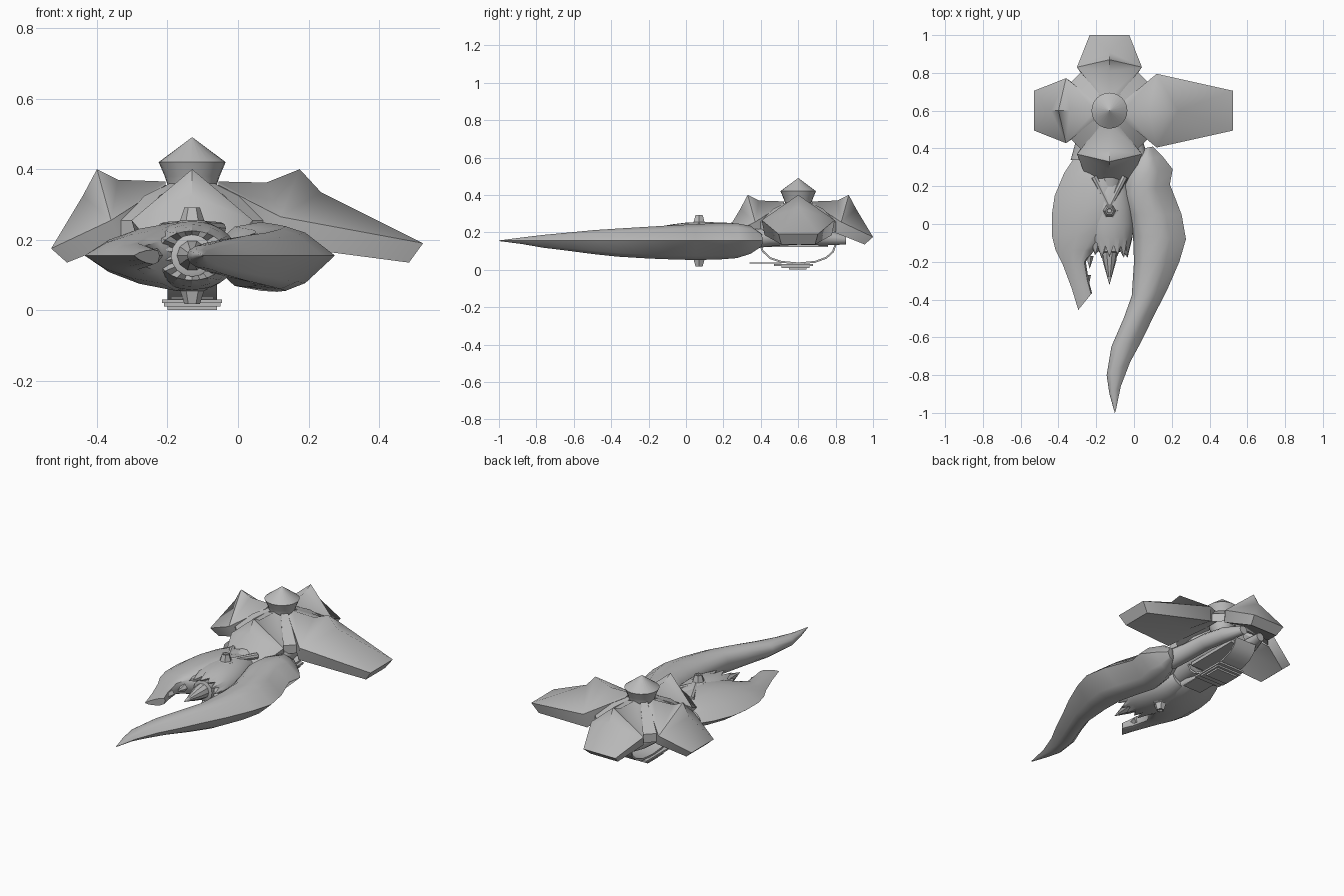
import bpy, bmesh, math, random
from mathutils import Vector, Matrix

if "Cube" in bpy.data.objects:
    bpy.data.objects.remove(bpy.data.objects["Cube"])

random.seed(4)
HX, HY = -0.13, 0.60          # hub axis
SEAM = 0.155                  # height of the blade edge

grey = bpy.data.materials.new("plain grey")
grey.diffuse_color = (0.5, 0.5, 0.5, 1)
grey.use_nodes = True
grey.node_tree.nodes["Principled BSDF"].inputs["Base Color"].default_value = grey.diffuse_color


def make(name, verts, faces, angle=30):
    me = bpy.data.meshes.new(name)
    me.from_pydata([tuple(v) for v in verts], [], faces)
    bm = bmesh.new()
    bm.from_mesh(me)
    bmesh.ops.recalc_face_normals(bm, faces=bm.faces)
    bm.to_mesh(me)
    bm.free()
    ob = bpy.data.objects.new(name, me)
    bpy.context.collection.objects.link(ob)
    me.materials.append(grey)
    bpy.ops.object.select_all(action='DESELECT')
    ob.select_set(True)
    bpy.context.view_layer.objects.active = ob
    bpy.ops.object.shade_smooth_by_angle(angle=math.radians(angle))
    return ob


def loft(name, rings, angle=30):
    """Skin closed rings of equal length and cap both ends."""
    n = len(rings[0])
    verts = [p for r in rings for p in r]
    faces = [(a * n + i, a * n + (i + 1) % n, (a + 1) * n + (i + 1) % n, (a + 1) * n + i)
             for a in range(len(rings) - 1) for i in range(n)]
    faces += [tuple(range(n)), tuple(range((len(rings) - 1) * n, len(rings) * n))]
    return make(name, verts, faces, angle)


def lathe(name, profile, sides, origin, direction=(0, 0, 1), angle=30):
    """Round part from (radius, distance) pairs along a direction."""
    rot = Vector(direction).to_track_quat('Z', 'Y')
    rings = [[Vector(origin) + rot @ Vector((r * math.cos(t), r * math.sin(t), h))
              for t in (2 * math.pi * i / sides for i in range(sides))] for r, h in profile]
    return loft(name, rings, angle)


def tube(name, stations, sides=14):
    """Round tube along y; station = x, y, z, radius."""
    return loft(name, [[(x + r * math.cos(t), y, z + r * math.sin(t))
                        for t in (2 * math.pi * i / sides for i in range(sides))]
                       for x, y, z, r in stations], 40)


def shell(name, stations, prof, angle=50):
    """Lens sections with a sharp side seam; station = y left, y right, x left, x right, top, bottom."""
    rings = []
    for yl, yr, xl, xr, top, bot in stations:
        up = [(xl + (xr - xl) * t, yl + (yr - yl) * t, SEAM + (top - SEAM) * h) for t, h in prof]
        lo = [(xl + (xr - xl) * t, yl + (yr - yl) * t, SEAM + (bot - SEAM) * h) for t, h in prof[-2:0:-1]]
        rings.append(up + lo)
    return loft(name, rings, angle)


def box(name, lo, hi):
    return loft(name, [[(lo[0], lo[1], z), (hi[0], lo[1], z), (hi[0], hi[1], z), (lo[0], hi[1], z)]
                       for z in (lo[2], hi[2])])


# Canopy panels round the hub
def panel(name, deg, mid, peak, rim, corner, outer, low_corner, low_outer):
    pts = [(.075, 0, .365), (mid[0], 0, mid[1]), (peak, 0, .40), (rim[0], 0, rim[1])]
    for s in (-1, 1):
        pts += [(.075, s * .05, .355), (corner[0], s * corner[1], corner[2]),
                (outer[0], s * outer[1], outer[2]),
                (.075, s * .045, .30), (low_corner[0], s * low_corner[1], low_corner[2]),
                (low_outer[0], s * low_outer[1], low_outer[2])]
    pts.append((low_corner[0], 0, low_corner[2] + .03))
    faces = [(3, 6, 12), (4, 0, 10, 13, 7), (6, 12, 15, 9)]
    for b in (4, 10):
        i, c, o, li, lc, lo = range(b, b + 6)
        faces += [(0, i, c, 1), (1, c, 2), (2, c, 3), (3, c, o),
                  (i, c, lc, li), (c, o, lo, lc), (li, lc, 16), (lc, lo, 16)]
    faces += [(9, 15, 16), (7, 13, 16)]
    rot = Matrix.Rotation(math.radians(deg), 3, 'Z')
    make(name, [rot @ Vector(p) + Vector((HX, HY, 0)) for p in pts], faces, 62)


for label, deg in (("back", 90), ("left", 180), ("front", 270)):
    panel(label + "_panel", deg, (.21, .37), .27, (.31, .325), (.23, .172, .255),
          (.40, .105, .175), (.205, .155, .195), (.355, .09, .135))
panel("long_right_panel", 0, (.21, .362), .305, (.365, .335), (.25, .195, .265),
      (.655, .105, .19), (.235, .18, .185), (.615, .09, .135))

# Diagonal ribs between the panels
for k in range(4):
    rot = Matrix.Rotation(math.radians(45 + 90 * k), 3, 'Z')
    loft("diagonal_rib", [[rot @ Vector((d, s * w, z - t)) + Vector((HX, HY, 0))
                           for s, t in ((-1, 0), (1, 0), (1, .05), (-1, .05))]
                          for d, w, z in ((.07, .02, .36), (.16, .03, .325), (.25, .037, .255))])

# Hub with pointed cap
lathe("hub_cap", [(.045, .25), (.07, .30), (.068, .35), (.078, .38), (.095, .42), (.001, .49)],
      24, (HX, HY, 0))

# Long curved blade
shell("long_blade", [
    (-1.0, -.995, -.102, -.098, .157, .153), (-.90, -.86, -.13, -.07, .172, .138),
    (-.80, -.73, -.145, -.02, .186, .118), (-.65, -.62, -.12, .04, .198, .102),
    (-.50, -.48, -.055, .108, .212, .083), (-.38, -.35, -.012, .175, .22, .07),
    (-.20, -.20, .0, .24, .23, .060), (-.06, -.08, -.005, .275, .238, .055),
    (.05, .05, -.03, .252, .243, .052), (.15, .21, -.06, .19, .25, .055),
    (.25, .29, -.05, .205, .248, .062), (.33, .36, -.01, .15, .235, .085),
    (.40, .41, .05, .10, .19, .125)],
    [(0, 0), (.05, .5), (.2, .86), (.5, 1), (.7, .78), (1, 0)])

# Short blade with broken end, merging into the body
shell("short_blade", [
    (-.455, -.365, -.295, -.222, .172, .130), (-.34, -.30, -.33, -.24, .182, .122),
    (-.22, -.20, -.375, -.255, .19, .115), (-.14, -.14, -.415, -.21, .205, .10),
    (-.06, -.06, -.435, -.14, .23, .075), (.05, .05, -.435, -.09, .25, .055),
    (.15, .12, -.42, -.08, .252, .055), (.27, .20, -.37, -.09, .25, .06),
    (.36, .30, -.31, -.11, .235, .085), (.41, .38, -.28, -.16, .20, .12)],
    [(0, 0), (.2, .47), (.45, .8), (.75, 1), (.93, .8), (1, 0)])
for x, y, tip in ((-.235, -.17, -.235), (-.25, -.27, -.375)):
    lathe("broken_splinter", [(.022, 0), (.001, y - tip)], 5, (x, y, SEAM), (0, -1, 0))

# Central body with a ragged front rim
N = 28
ragged = [random.uniform(-.185, -.135) if i % 2 else -.115 for i in range(N)]
rings = []
for y, rx, rz in ((-.11, .05, .045), (None, .098, .07), (-.07, .122, .088), (0, .13, .097),
                  (.08, .125, .1), (.17, .11, .095), (.26, .07, .07)):
    rings.append([(HX + rx * math.cos(t), ragged[i] if y is None else y, SEAM + rz * math.sin(t))
                  for i, t in ((i, 2 * math.pi * i / N) for i in range(N))])
loft("central_body", rings, 35)

# Centre spike in its socket
lathe("spike_socket", [(.06, 0), (.06, .045), (.046, .05)], 16, (HX, -.10, SEAM), (0, -1, 0))
lathe("centre_spike", [(.044, 0), (.036, .05), (.001, .175)], 10, (HX, -.145, SEAM), (0, -1, 0))

# Hexagonal pivot pin, above and below
for s in (1, -1):
    lathe("pivot_pin", [(.046, .075), (.044, .095), (.034, .10), (.022, .137), (.015, .137), (.012, .128)],
          6, (HX, .07, SEAM), (0, 0, s))

# Neck joining the body to the canopy
tube("neck", [(HX, .12, .165, .06), (HX, .25, .18, .075), (HX, .40, .205, .078),
              (HX, .55, .215, .075), (HX, .72, .20, .06)])
for s in (-1, 1):
    # Flat brace from the pin and curved side arm reaching back
    a, b = Vector((HX, .09, .243)), Vector((HX + s * .08, .25, .232))
    lathe("body_brace", [(.013, 0), (.018, (b - a).length)], 8, a, b - a)
    tube("side_arm", [(HX + s * .15, .34, .165, .055), (HX + s * .125, .45, .175, .05),
                      (HX + s * .11, .60, .18, .046), (HX + s * .09, .74, .172, .042),
                      (HX + s * .06, .855, .16, .025)], 12)
box("under_plate", (HX - .07, .42, .122), (HX + .07, .76, .142))

# Hanging belt under the canopy
path = [(.395, .14), (.41, .10), (.45, .062), (.51, .042), (.60, .034),
        (.69, .042), (.75, .064), (.785, .095), (.80, .135)]
rings = []
for i, (y, z) in enumerate(path):
    p0, p1 = path[max(i - 1, 0)], path[min(i + 1, len(path) - 1)]
    n = Vector((0, -(p1[1] - p0[1]), p1[0] - p0[0])).normalized() * .005
    rings.append([Vector((HX + sx * .07, y, z)) + n * sn
                  for sx, sn in ((-1, -1), (1, -1), (1, 1), (-1, 1))])
loft("hanging_belt", rings)

# Stacked foot plates
box("front_foot_plate", (HX - .06, .34, .032), (HX + .06, .51, .038))
box("upper_foot_plate", (HX - .085, .47, .020), (HX + .085, .68, .031))
box("middle_foot_plate", (HX - .08, .51, .010), (HX + .08, .66, .021))
box("lower_foot_plate", (HX - .07, .55, 0), (HX + .07, .645, .012))
